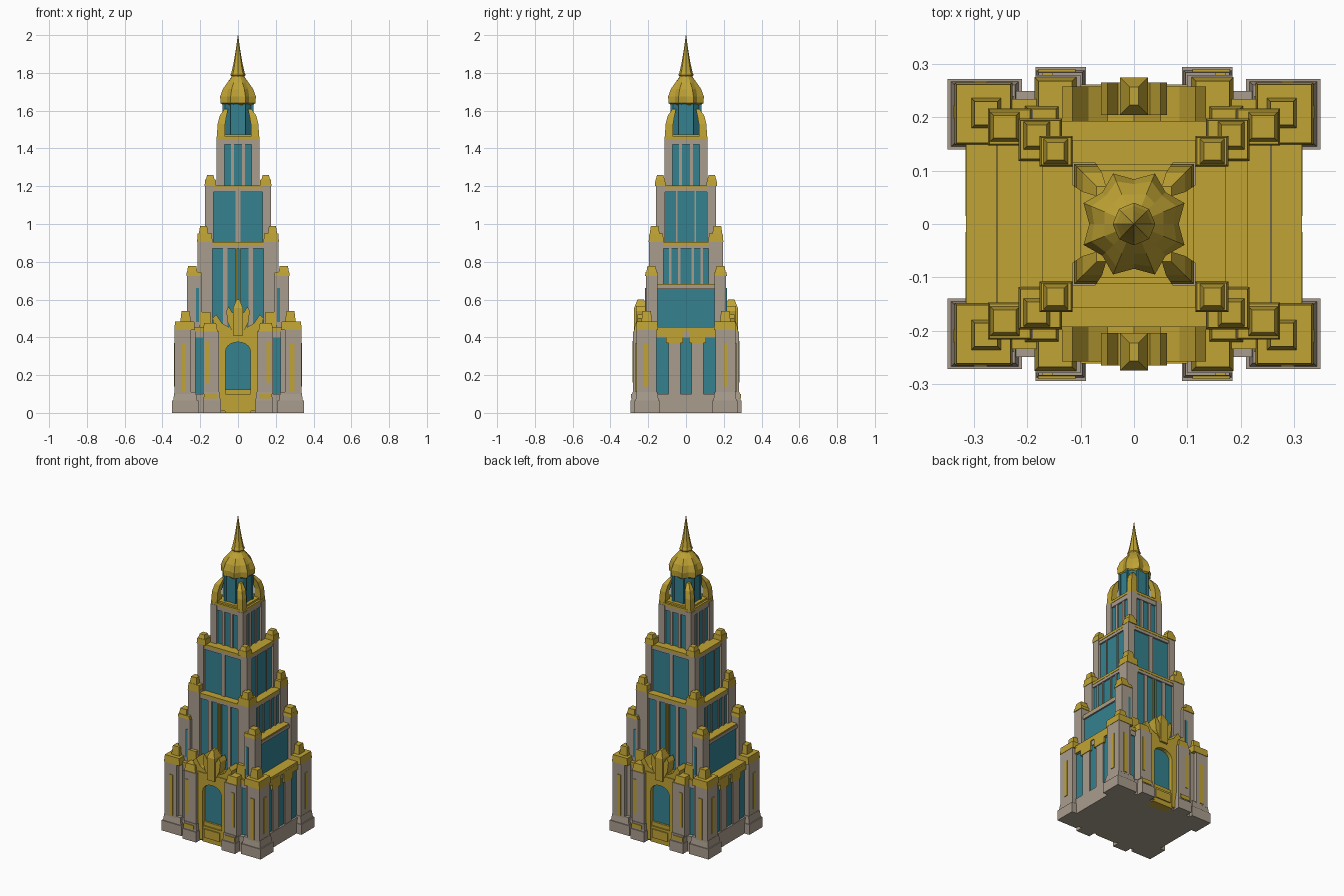
import bpy, bmesh, math

if "Cube" in bpy.data.objects:
    bpy.data.objects.remove(bpy.data.objects["Cube"])


def material(name, rgb):
    m = bpy.data.materials.new(name)
    m.diffuse_color = (*rgb, 1)
    m.use_nodes = True
    m.node_tree.nodes["Principled BSDF"].inputs["Base Color"].default_value = m.diffuse_color
    return m


STONE = material("warm grey stone", (0.40, 0.335, 0.27))
GOLD = material("gold", (0.53, 0.37, 0.035))
GLASS = material("teal glass", (0.035, 0.22, 0.275))


def finish(name, bm, mat):
    bmesh.ops.recalc_face_normals(bm, faces=bm.faces)
    me = bpy.data.meshes.new(name)
    bm.to_mesh(me)
    bm.free()
    me.materials.append(mat)
    ob = bpy.data.objects.new(name, me)
    bpy.context.collection.objects.link(ob)
    return ob


def loft(bm, rings):
    """Closed solid through rings of equal point count."""
    vs = [[bm.verts.new(p) for p in r] for r in rings]
    n = len(vs[0])
    for a, b in zip(vs, vs[1:]):
        for i in range(n):
            j = (i + 1) % n
            bm.faces.new((a[i], a[j], b[j], b[i]))
    bm.faces.new(vs[0][::-1])
    bm.faces.new(vs[-1])


def boxes(name, mat, items, mx=False, my=False):
    """Items are x0, x1, y0, y1, z0, z1 and an optional inset of the top."""
    bm = bmesh.new()
    for x0, x1, y0, y1, z0, z1, *t in items:
        t = t[0] if t else 0
        for sx in ((1, -1) if mx else (1,)):
            for sy in ((1, -1) if my else (1,)):
                def ring(i, z):
                    return [(sx * x, sy * y, z) for x, y in
                            ((x0 + i, y0 + i), (x1 - i, y0 + i), (x1 - i, y1 - i), (x0 + i, y1 - i))]
                loft(bm, [ring(0, z0), ring(t, z1)])
    return finish(name, bm, mat)


def slab(hx, hy, z0, z1, t=0):
    return (-hx, hx, -hy, hy, z0, z1, t)


def prism(name, mat, pts, y0, y1):
    """Front-view outline given thickness, repeated on the back."""
    bm = bmesh.new()
    for s in (1, -1):
        loft(bm, [[(x, s * y0, z) for x, z in pts], [(x, s * y1, z) for x, z in pts]])
    return finish(name, bm, mat)


def lathe(name, mat, profile, n, flare=1.0, turn=0.0):
    bm = bmesh.new()
    rings = []
    for r, z, f in profile:
        ring = []
        for i in range(n):
            a = math.tau * i / n + turn
            k = r * (1 + (flare - 1) * f * (i % 2))
            ring.append((k * math.cos(a), k * math.sin(a), z))
        rings.append(ring)
    loft(bm, rings)
    return finish(name, bm, mat)


def tier(name, hx, hy, z0, z1, px, py, front, side, lintel, ptop):
    """Glass core, corner piers, mullions, lintel and gold roof."""
    boxes(name + "_glass", GLASS, [slab(hx - .014, hy - .014, z0, z1 - .01)])
    boxes(name + "_piers", STONE, [(px, hx, py, hy, z0, ptop)], True, True)
    boxes(name + "_lintel", STONE, [slab(hx - .004, hy - .004, z1 - lintel, z1 - .012)])
    boxes(name + "_roof", GOLD, [slab(hx - .002, hy - .002, z1 - .012, z1 + .004)])
    mull = [(a, b, hy - .02, hy - .007, z0, z1 - .015) for a, b in front]
    mull += [(hx - .02, hx - .007, a, b, z0, z1 - .015) for a, b in side]
    if mull:
        boxes(name + "_mullions", STONE, mull, True, True)


# Ground floor: plinths, glass core, piers
boxes("plinth_core", STONE, [slab(.315, .25, 0, .1)])
boxes("plinth_feet", STONE, [
    (.21, .35, .14, .272, 0, .065), (.217, .343, .145, .267, .065, .11, .006),
    (.09, .185, .18, .295, 0, .065), (.093, .183, .18, .288, .065, .11, .004)], True, True)
boxes("ground_glass", GLASS, [slab(.303, .225, .1, .43)])
boxes("ground_piers", STONE, [
    (.25, .335, .155, .263, .1, .44), (.225, .27, .15, .24, .1, .44),
    (.1, .185, .18, .28, .1, .43)], True, True)
boxes("ground_side_mullions", STONE, [
    (.29, .312, .03, .092, .1, .41)], True, True)
boxes("ground_lintel", STONE, [slab(.309, .232, .4, .43)])
boxes("ground_roof", GOLD, [slab(.315, .235, .43, .455)])
boxes("ground_side_swags", GOLD, [
    (.3, .316, .015, .105, .37, .44), (.3, .316, .1, .155, .405, .44)], True, True)
boxes("ground_pier_caps", GOLD, [
    (.228, .337, .148, .266, .44, .485, .004), (.25, .305, .18, .236, .485, .54, .006),
    (.108, .187, .19, .276, .43, .475, .008), (.14, .205, .17, .222, .45, .535, .006)], True, True)
boxes("pier_gold_strips", GOLD, [
    (.276, .3, .26, .267, .11, .37), (.152, .172, .277, .284, .16, .38),
    (.33, .339, .198, .222, .14, .37), (.11, .18, .285, .291, .075, .1)], True, True)

# Arched entrance on front and back
arch = [(.066 * math.cos(math.pi * i / 10), .325 + .05 * math.sin(math.pi * i / 10)) for i in range(11)]
prism("door_frame", GOLD, [(.1, .01), (.1, .44), (-.1, .44), (-.1, .01), (-.066, .01)]
      + arch[::-1] + [(.066, .01)], .2, .262)
prism("door_glass", GLASS, [(.07, .1), (.07, .38), (-.07, .38), (-.07, .1)], .2, .238)
boxes("door_step_panel", GOLD, [(-.07, .07, .2, .258, 0, .1), (-.055, .055, .25, .265, .03, .085),
                                (-.07, .07, .2, .25, .1, .125)], my=True)


def mirrored(half):
    return half + [(-x, z) for x, z in half[::-1] if x > 0]


# Winged canopy and fan crest above the door
prism("door_canopy", GOLD, mirrored([
    (0, .475), (.05, .455), (.085, .475), (.115, .52), (.135, .5), (.125, .45), (.1, .41), (.06, .385), (0, .39)]),
    .185, .258)
prism("crest_fan", GOLD, mirrored([
    (0, .55), (.03, .53), (.05, .565), (.062, .54), (.055, .48), (.03, .43), (0, .41)]), .205, .266)
boxes("crest_feather", GOLD, [(-.026, .026, .205, .275, .41, .555), (-.026, .026, .205, .275, .555, .6, .018)], my=True)

# Second tier: side shoulders and their piers
boxes("shoulder_glass", GLASS, [slab(.248, .17, .45, .66)])
boxes("shoulder_ledge", STONE, [slab(.258, .165, .655, .675)])
boxes("shoulder_roof", GOLD, [slab(.256, .163, .675, .683)])
boxes("shoulder_piers", STONE, [(.19, .27, .15, .213, .45, .725)], True, True)
boxes("shoulder_slit_windows", GLASS, [(.207, .222, .21, .216, .48, .66)], True, True)
boxes("shoulder_caps", GOLD, [(.192, .274, .147, .217, .725, .745, .003),
                              (.215, .27, .155, .21, .745, .778, .006)], True, True)

# Third, fourth and fifth tiers
tier("third", .215, .195, .45, .9, .135, .12, [(.055, .08)], [(.03, .042), (.078, .09)], .03, .92)
boxes("third_centre_rib", GOLD, [(-.012, -.006, .17, .19, .5, .88), (.006, .012, .17, .19, .5, .88)], my=True)
boxes("third_caps", GOLD, [(.135, .217, .118, .198, .905, .95, .004),
                           (.158, .207, .14, .192, .95, .99, .006)], True, True)
tier("fourth", .175, .16, .9, 1.2, .13, .11, [(0, .014)], [(.045, .052)], .03, 1.205)
boxes("fourth_caps", GOLD, [(.115, .177, .108, .165, 1.2, 1.235, .003),
                            (.124, .17, .113, .16, 1.235, 1.26, .007)], True, True)
tier("fifth", .115, .115, 1.2, 1.46, .072, .072, [(.02, .038)], [(.02, .038)], .04, 1.45)

# Lantern with gold corner buttresses
lathe("lantern_glass", GLASS, [(.084, 1.46, 0), (.084, 1.65, 0)], 8, turn=math.pi / 8)
boxes("lantern_ribs", GLASS, [(.026, .04, .06, .083, 1.46, 1.64), (.06, .083, .026, .04, 1.46, 1.64)], True, True)
boxes("lantern_base", GOLD, [slab(.1, .1, 1.46, 1.475)])
bm = bmesh.new()
for sx in (1, -1):
    for sy in (1, -1):
        loft(bm, [[(sx * x, sy * y, z) for x, y in ((a, a), (b, a), (b, b), (a, b))]
                  for a, b, z in ((.07, .112, 1.46), (.068, .108, 1.53), (.06, .096, 1.575), (.052, .07, 1.61))])
finish("lantern_buttresses", bm, GOLD)

# Star-shaped dome and spire
lathe("dome", GOLD, [(.07, 1.625, 0), (.082, 1.64, 1), (.084, 1.675, 1), (.075, 1.715, .7), (.055, 1.75, .4),
                     (.037, 1.775, 0), (.034, 1.785, 0)], 16, 1.22)
lathe("spire", GOLD, [(.034, 1.78, 0), (.04, 1.79, 0), (.034, 1.805, 0), (.024, 1.85, 0), (.012, 1.92, 0),
                      (.001, 2.0, 0)], 8)
